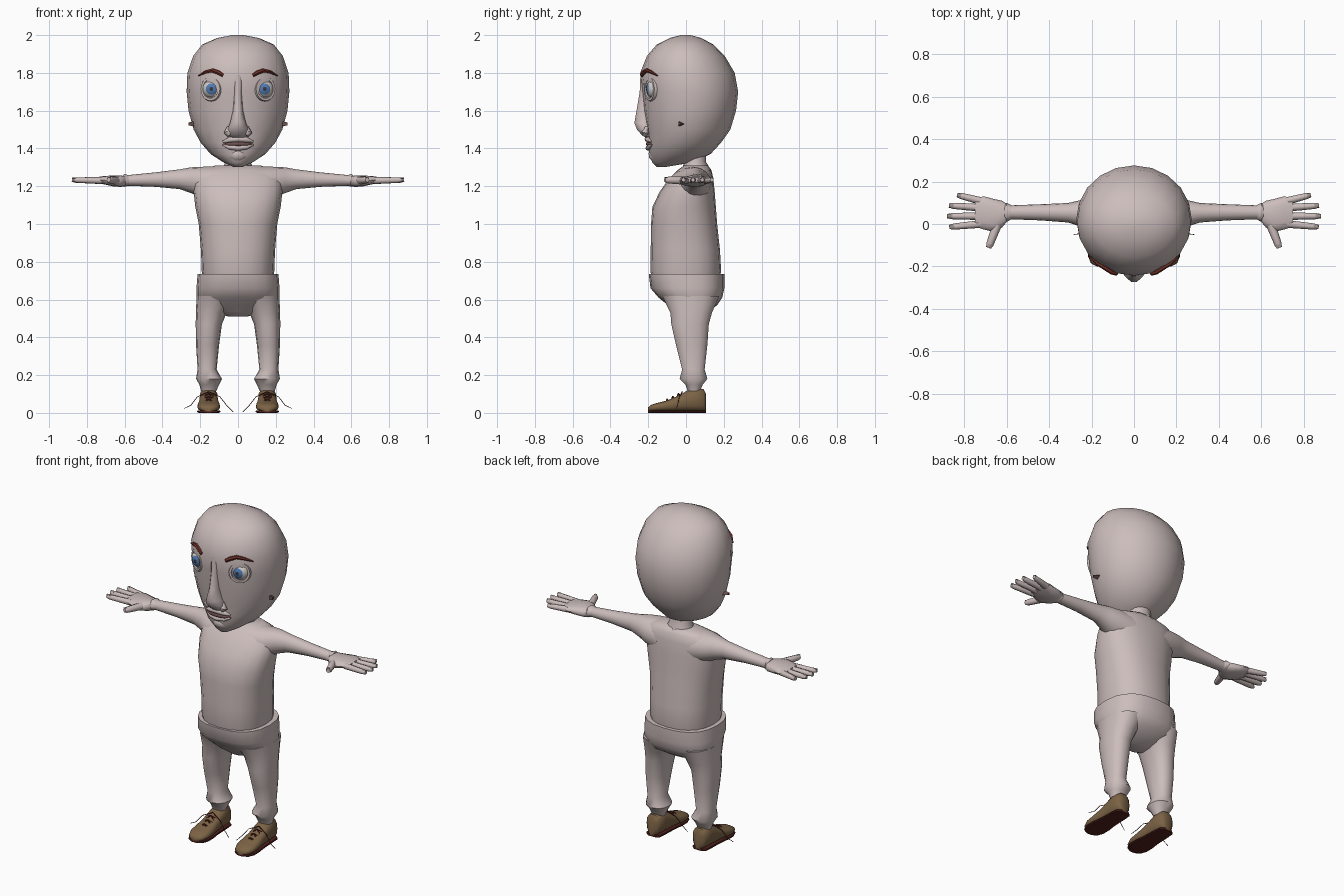
import bpy, bmesh, math
from mathutils import Vector, Matrix

if "Cube" in bpy.data.objects:
    bpy.data.objects.remove(bpy.data.objects["Cube"])


def material(name, *rgb):
    m = bpy.data.materials.new(name)
    m.use_nodes = True
    m.diffuse_color = (*rgb, 1)
    m.node_tree.nodes["Principled BSDF"].inputs["Base Color"].default_value = (*rgb, 1)
    return m


SKIN = material("pale_skin", .60, .51, .50)
WHITE = material("eye_white", .64, .60, .56)
BLUE = material("iris_blue", .08, .2, .46)
DARK = material("pupil_grey", .04, .04, .05)
BROW = material("brow_red_brown", .16, .03, .02)
SHOE = material("shoe_brown", .2, .125, .06)
SOLE = material("sole_dark_red", .08, .015, .012)
MOUTH = material("mouth_shadow", .15, .08, .075)
NAIL = material("nail_grey", .33, .28, .26)


def finish(bm, name, *mats, angle=55):
    bmesh.ops.recalc_face_normals(bm, faces=bm.faces)
    me = bpy.data.meshes.new(name)
    bm.to_mesh(me)
    bm.free()
    ob = bpy.data.objects.new(name, me)
    bpy.context.collection.objects.link(ob)
    for m in mats:
        me.materials.append(m)
    bpy.ops.object.select_all(action='DESELECT')
    ob.select_set(True)
    bpy.context.view_layer.objects.active = ob
    bpy.ops.object.shade_smooth_by_angle(angle=math.radians(angle))
    return ob


def loft(name, rings, mat, n=16, p=2.0, angle=55):
    """Skin a row of rounded sections, each given as centre, u axis, v axis."""
    bm = bmesh.new()
    rows = []
    for c, u, v in rings:
        row = []
        for i in range(n):
            a = math.tau * i / n
            ca, sa = math.cos(a), math.sin(a)
            fu = math.copysign(abs(ca) ** (2 / p), ca)
            fv = math.copysign(abs(sa) ** (2 / p), sa)
            row.append(bm.verts.new(Vector(c) + Vector(u) * fu + Vector(v) * fv))
        rows.append(row)
    for a, b in zip(rows, rows[1:]):
        for i in range(n):
            j = (i + 1) % n
            bm.faces.new((a[i], a[j], b[j], b[i]))
    bm.faces.new(rows[0])
    bm.faces.new(rows[-1])
    return finish(bm, name, mat, angle=angle)


def stack(name, rows, mat, **kw):
    """Upright loft: rows of z, x centre, half width, front y, back y."""
    loft(name, [((cx, (f + b) / 2, z), (w, 0, 0), (0, (b - f) / 2, 0))
                for z, cx, w, f, b in rows], mat, **kw)


def along_x(name, s, rows, mat, **kw):
    """Sideways loft: rows of x, y centre, z centre, half depth, half height."""
    loft(name, [((s * x, y, z), (0, ry, 0), (0, 0, rz)) for x, y, z, ry, rz in rows], mat, **kw)


def tube(name, pts, radii, mat, n=8, flat=1.0):
    """Tapered tube through points."""
    pts = [Vector(q) for q in pts]
    rings = []
    for i, q in enumerate(pts):
        d = (pts[min(i + 1, len(pts) - 1)] - pts[max(i - 1, 0)]).normalized()
        u = d.cross(Vector((0, 0, 1))).normalized()
        rings.append((q, u * radii[i], d.cross(u) * radii[i] * flat))
    loft(name, rings, mat, n=n)


# Head: height, half width, front, back
HEAD = [(1.303, .025, -.155, -.10), (1.325, .075, -.178, .03), (1.37, .145, -.195, .13),
        (1.43, .197, -.198, .185), (1.50, .235, -.208, .235), (1.60, .262, -.223, .265),
        (1.70, .272, -.232, .276), (1.80, .268, -.243, .258), (1.89, .237, -.207, .205),
        (1.95, .19, -.155, .145), (1.985, .11, -.085, .08), (2.0, .03, -.025, .025)]
stack("head", [(z, 0, w, f, b) for z, w, f, b in HEAD], SKIN, n=20)


def face_y(x, z):
    """Depth of the front of the head."""
    for (z0, *a), (z1, *b) in zip(HEAD, HEAD[1:]):
        if z0 <= z <= z1:
            t = (z - z0) / (z1 - z0)
            w, f, k = [p + (q - p) * t for p, q in zip(a, b)]
            return (f + k) / 2 - (k - f) / 2 * math.sqrt(max(0, 1 - (x / w) ** 2))
    return 0


# Nose with wings
stack("nose", [(1.452, 0, .03, -.205, -.17), (1.47, 0, .055, -.235, -.16),
               (1.50, 0, .058, -.262, -.16), (1.535, 0, .042, -.276, -.17),
               (1.60, 0, .027, -.264, -.17), (1.70, 0, .022, -.247, -.17),
               (1.79, 0, .03, -.243, -.18)], SKIN, n=10)
for s, side in ((1, "left"), (-1, "right")):
    tube(side + "_nostril_wing", [(s * .045, -.22, 1.468), (s * .055, -.215, 1.485),
         (s * .05, -.21, 1.515)], (.012, .022, .008), SKIN)

# Mouth gap and lips
XS = (-.08, -.045, 0, .045, .08)
for name, z, drop, r, off, mat in (("upper_lip", 1.45, .014, .016, .003, SKIN),
                                   ("mouth_gap", 1.424, .004, .013, .002, MOUTH),
                                   ("lower_lip", 1.402, -.016, .014, .004, SKIN)):
    pts = []
    for x in XS:
        zz = z - drop * (x / .08) ** 2
        pts.append((x, face_y(x, zz) - off, zz))
    tube(name, pts, (r * .3, r * .9, r, r * .9, r * .3), mat)
stack("chin", [(1.325, 0, .02, -.17, -.12), (1.35, 0, .05, -.197, -.12),
               (1.375, 0, .05, -.2, -.12), (1.395, 0, .025, -.19, -.13)], SKIN, n=10)

for s, side in ((1, "left"), (-1, "right")):
    # Eyeball: pole turned forward so iris and pupil are clean rings
    bm = bmesh.new()
    bmesh.ops.create_uvsphere(bm, u_segments=20, v_segments=16, radius=.054)
    for f in bm.faces:
        tilt = f.calc_center_median().normalized().z
        f.material_index = 2 if tilt > .975 else 1 if tilt > .84 else 0
        f.smooth = True
    aim = Matrix.Rotation(s * .12, 4, 'Z') @ Matrix.Rotation(math.pi / 2, 4, 'X')
    bm.transform(Matrix.Translation((s * .135, -.157, 1.715)) @ aim)
    finish(bm, side + "_eye", WHITE, BLUE, DARK)
    # Eyelid rim
    bm = bmesh.new()
    rim = []
    for i in range(20):
        a = math.tau * i / 20
        q = Vector((.052 * math.cos(a), 0, .056 * math.sin(a)))
        out = q.normalized() * .012
        rim.append([bm.verts.new(q + out * math.cos(b) + Vector((0, .016 * math.sin(b), 0)))
                    for b in (k * math.tau / 6 for k in range(6))])
    for i in range(20):
        for k in range(6):
            a, b = rim[i], rim[(i + 1) % 20]
            bm.faces.new((a[k], a[(k + 1) % 6], b[(k + 1) % 6], b[k]))
    bm.transform(Matrix.Translation((s * .14, -.183, 1.715)) @ Matrix.Rotation(s * .5, 4, 'Z'))
    finish(bm, side + "_eyelid", SKIN)
    # Eyebrow
    brow = [(.08, 1.787), (.105, 1.802), (.135, 1.813), (.17, 1.806), (.21, 1.785)]
    tube(side + "_eyebrow", [(s * x, face_y(x, z) - .004, z) for x, z in brow],
         (.01, .012, .011, .009, .003), BROW, n=6)
    # Small ear nub
    along_x(side + "_ear", s, [(.235, -.025, 1.53, .02, .015), (.262, -.035, 1.53, .012, .009)],
            MOUTH, n=3)

# Neck and torso
stack("neck", [(1.22, 0, .11, -.06, .14), (1.29, 0, .085, -.02, .13),
               (1.33, 0, .065, -.01, .105), (1.40, 0, .07, -.02, .11)], SKIN, n=12)
stack("torso", [(.68, 0, .18, -.17, .17), (.75, 0, .192, -.189, .186), (.86, 0, .196, -.187, .18),
                (1.0, 0, .208, -.185, .165), (1.09, 0, .226, -.178, .158),
                (1.17, 0, .235, -.14, .152), (1.24, 0, .235, -.09, .145),
                (1.285, 0, .2, -.045, .135), (1.31, 0, .12, -.01, .115)], SKIN, n=20, p=2.3)

# Trousers: hips then legs
stack("hips", [(.51, 0, .05, -.03, .06), (.535, 0, .13, -.06, .11), (.57, 0, .2, -.095, .165),
               (.61, 0, .219, -.145, .192), (.66, 0, .22, -.188, .203),
               (.735, 0, .214, -.197, .203)], SKIN, n=20, p=2.5)

for s, side in ((1, "left"), (-1, "right")):
    stack(side + "_trouser_leg", [(z, s * (a + b) / 2, (b - a) / 2, f, k) for z, a, b, f, k in (
        (.115, .115, .195, .01, .075), (.15, .1, .205, -.005, .09), (.18, .085, .222, -.035, .115),
        (.23, .113, .214, -.022, .1), (.36, .1, .222, -.055, .115), (.47, .085, .224, -.08, .123),
        (.53, .06, .223, -.085, .14), (.62, .02, .219, -.13, .18))], SKIN, n=14, p=2.3)
    # Arm and wrist cuff
    along_x(side + "_arm", s, [(.10, .03, 1.205, .11, .1), (.19, .04, 1.22, .092, .083),
            (.25, .05, 1.232, .063, .068), (.31, .053, 1.237, .046, .052),
            (.44, .055, 1.235, .038, .038), (.60, .055, 1.23, .032, .027)], SKIN)
    along_x(side + "_cuff", s, [(.575, .055, 1.23, .032, .026), (.6, .055, 1.231, .045, .034),
            (.61, .055, 1.231, .036, .028)], SKIN, n=12)
    # Palm, fingers and thumb
    along_x(side + "_palm", s, [(.59, .055, 1.228, .034, .026), (.62, .047, 1.226, .062, .03),
            (.66, .04, 1.228, .078, .029), (.71, .053, 1.232, .078, .022),
            (.75, .052, 1.234, .064, .013)], SKIN, n=12, p=2.4)
    fingers = {"little": (.72, .108, .833, .137), "ring": (.73, .077, .872, .087),
               "middle": (.73, .037, .88, .037), "index": (.72, .0, .87, -.014),
               "thumb": (.645, -.005, .685, -.112)}
    for name, (x0, y0, x1, y1) in fingers.items():
        a, b = Vector((s * x0, y0, 1.23)), Vector((s * x1, y1, 1.233))
        r = .02 if name == "thumb" else .0165
        tube(f"{side}_{name}_finger", [a, a.lerp(b, .4), a.lerp(b, .85), b],
             (r * 1.1, r, r * .88, r * .6), SKIN)
        up = Vector((0, 0, r * .68))
        tube(f"{side}_{name}_nail", [a.lerp(b, .84) + up, a.lerp(b, 1.0) + up],
             (.009, .009), NAIL, n=6, flat=.35)

    # Shoe: depth, half width, top height
    cx = s * .155
    shoe = [(.106, .028, .1), (.092, .045, .128), (.04, .049, .132), (.005, .05, .118),
            (-.05, .053, .088), (-.1, .06, .066), (-.15, .06, .054), (-.185, .046, .043),
            (-.2, .02, .03)]
    loft(side + "_shoe", [((cx, y, (t + .008) / 2), (w, 0, 0), (0, 0, (t - .008) / 2))
                          for y, w, t in shoe], SHOE, n=14, p=2.6)
    loft(side + "_sole", [((cx, y, .007), (w * 1.04, 0, 0), (0, 0, .007))
                          for y, w, t in shoe], SOLE, n=12, p=6, angle=35)
    # Laces: crossed rows and two loose ends
    for i in range(3):
        y, z = -.03 - .03 * i, .1 - .015 * i
        for k in (-1, 1):
            tube(f"{side}_lace_{i}_{k}", [(cx - k * .032, y, z - .012), (cx, y - .01, z + .002),
                 (cx + k * .032, y - .02, z - .024)], (.004, .004, .004), SOLE, n=5)
    for k in (-1, 1):
        tube(f"{side}_lace_end_{k}", [(cx, -.02, .112), (cx + k * .06, -.035, .085),
             (cx + k * .095, -.045, .04), (cx + k * .13, -.05, .014 + .01 * k * s)],
             (.003, .002, .002, .0015), SOLE, n=5)
